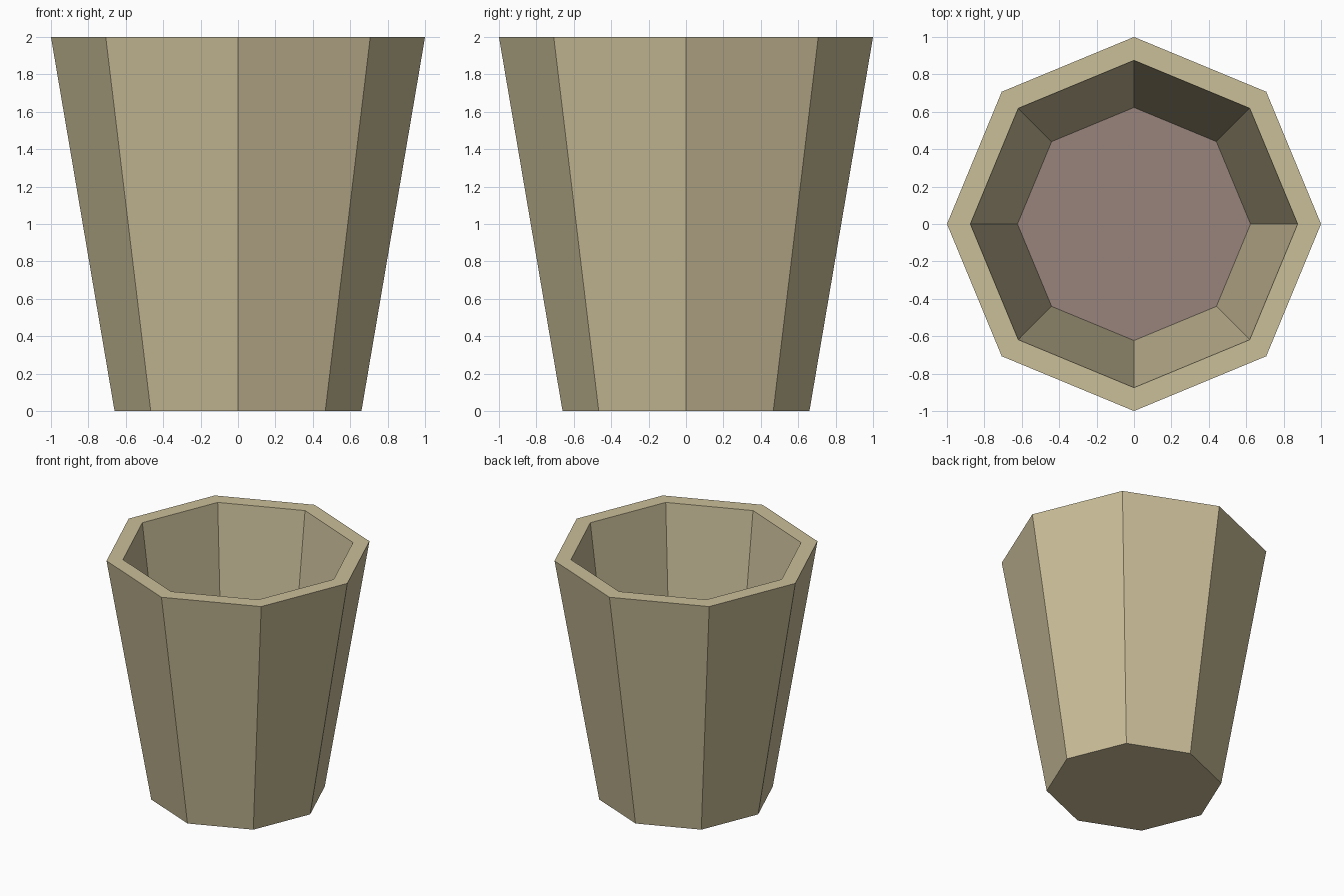
import bpy, bmesh, math

if "Cube" in bpy.data.objects:
    bpy.data.objects.remove(bpy.data.objects["Cube"])

SIDES = 8


def linear(c):
    c /= 255
    return c / 12.92 if c <= 0.04045 else ((c + 0.055) / 1.055) ** 2.4


def material(name, rgb):
    m = bpy.data.materials.new(name)
    m.diffuse_color = (*[linear(c) for c in rgb], 1)
    m.use_nodes = True
    m.node_tree.nodes["Principled BSDF"].inputs["Base Color"].default_value = m.diffuse_color
    return m


khaki = material("khaki clay", (202, 190, 153))
mauve = material("mauve floor", (151, 131, 123))


def ring(bm, r, z):
    return [bm.verts.new((r * math.cos(2 * math.pi * i / SIDES),
                          r * math.sin(2 * math.pi * i / SIDES), z))
            for i in range(SIDES)]


# Cup: profile from the underside, up the outside, over the rim, down inside
profile = [(0.66, 0), (1.0, 2.0), (0.875, 2.0), (0.623, 0.02)]
bm = bmesh.new()
rings = [ring(bm, r, z) for r, z in profile]
for a, b in zip(rings, rings[1:]):
    for i in range(SIDES):
        j = (i + 1) % SIDES
        bm.faces.new((a[i], a[j], b[j], b[i]))
bm.faces.new(rings[0][::-1])            # underside
floor = bm.faces.new(rings[-1])         # inner floor
floor.material_index = 1

mesh = bpy.data.meshes.new("cup")
bm.to_mesh(mesh)
bm.free()
mesh.materials.append(khaki)
mesh.materials.append(mauve)
cup = bpy.data.objects.new("cup", mesh)
bpy.context.collection.objects.link(cup)
